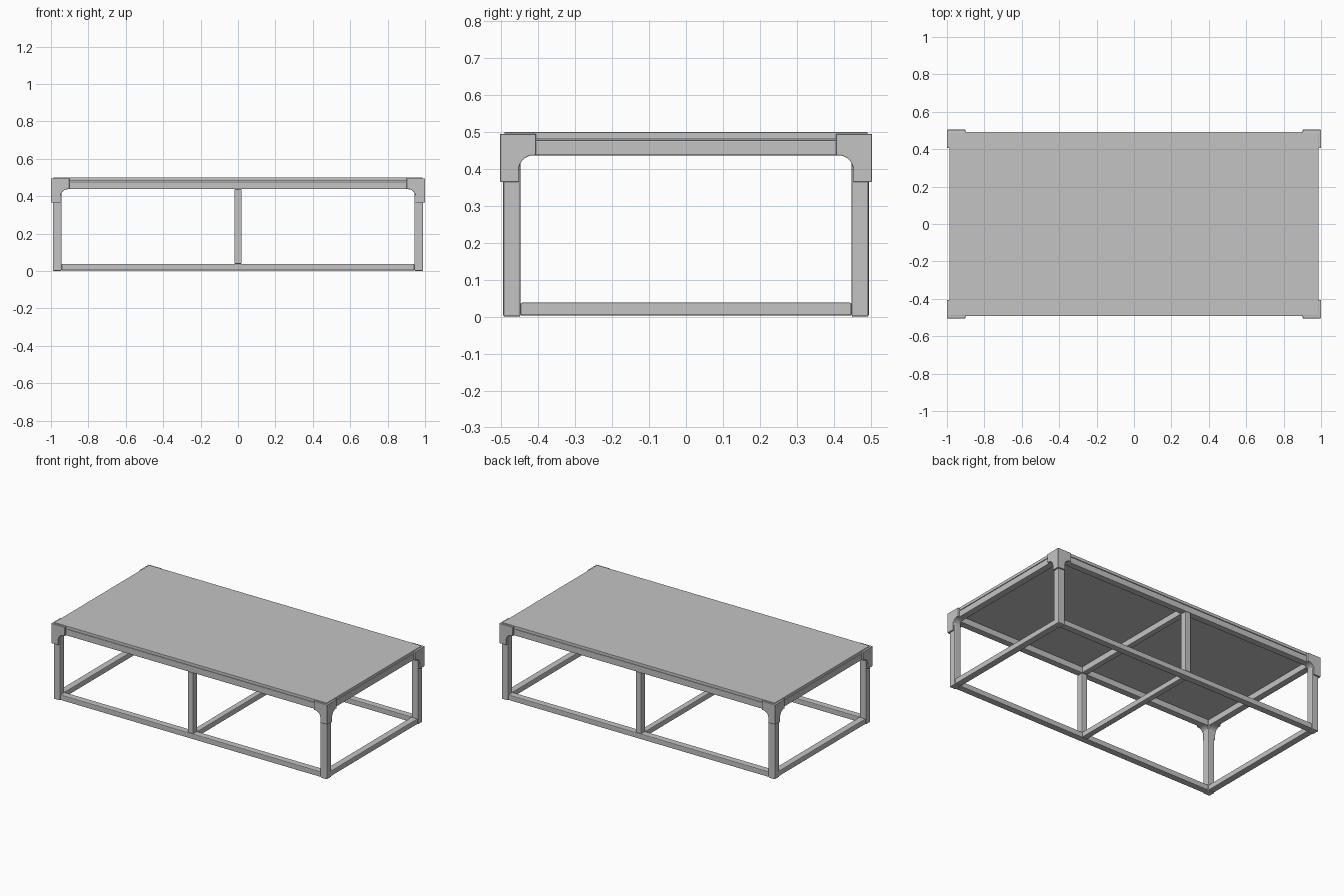
import bpy, bmesh, math
from mathutils import Vector

cube = bpy.data.objects.get("Cube")
if cube:
    bpy.data.objects.remove(cube, do_unlink=True)

grey = bpy.data.materials.new("light_grey")
grey.use_nodes = True
colour = (0.55, 0.55, 0.55, 1)
grey.diffuse_color = colour
grey.node_tree.nodes["Principled BSDF"].inputs["Base Color"].default_value = colour


def finish(name, bm, bevel):
    """Turn a bmesh into a finished object with softened edges."""
    bmesh.ops.recalc_face_normals(bm, faces=bm.faces)
    mesh = bpy.data.meshes.new(name)
    bm.to_mesh(mesh)
    bm.free()
    mesh.materials.append(grey)
    obj = bpy.data.objects.new(name, mesh)
    bpy.context.collection.objects.link(obj)
    mod = obj.modifiers.new("edge_softening", "BEVEL")
    mod.width, mod.segments, mod.limit_method = bevel, 2, "ANGLE"
    return obj


def box(name, low, high, bevel=0.004):
    low, high = Vector(low), Vector(high)
    bm = bmesh.new()
    bmesh.ops.create_cube(bm, size=1)
    bmesh.ops.scale(bm, vec=high - low, verts=bm.verts)
    bmesh.ops.translate(bm, vec=(low + high) / 2, verts=bm.verts)
    return finish(name, bm, bevel)


X, Y = 0.99, 0.495          # outer faces of the frame
T = 0.047                   # tube width
LOW, HIGH = 0.038, 0.437    # top of lower rails, underside of upper rails
UNDER = 0.478               # underside of the table top

# Table top
box("table_top", (-0.987, -0.492, 0.48), (0.987, 0.492, 0.5), 0.002)

# Long rails and middle posts, front and back
for side, s in (("front", -1), ("back", 1)):
    y0, y1 = sorted((s * (Y - 0.003), s * (Y - T)))
    box(side + "_lower_rail", (-X + T, y0, 0.003), (X - T, y1, LOW))
    box(side + "_upper_rail", (-X + T, y0, HIGH), (X - T, y1, UNDER))
    box(side + "_middle_post", (-0.019, y0, LOW), (0.019, y1, HIGH))

# Short rails at both ends
for side, s in (("right", -1), ("left", 1)):
    x0, x1 = sorted((s * (X - 0.003), s * (X - T)))
    box(side + "_lower_rail", (x0, -Y + T, 0.003), (x1, Y - T, LOW))
    box(side + "_upper_rail", (x0, -Y + T, HIGH), (x1, Y - T, UNDER))

# Cross bars joining the middle posts
box("lower_cross_bar", (-0.019, -Y + T, 0.003), (0.019, Y - T, LOW))
box("upper_cross_bar", (-0.019, -Y + T, HIGH), (0.019, Y - T, UNDER))


def bracket_arm(name, sx, sy, along_x):
    """Filleted bracket plate, thick enough to wrap the tube."""
    reach, drop, inner, r = 0.098, 0.365, 0.051, 0.04
    profile = [(0, 0.495), (0, drop), (inner, drop)]
    for i in range(9):
        a = math.pi - i * math.pi / 16
        profile.append((inner + r + r * math.cos(a), HIGH - r + r * math.sin(a)))
    profile += [(reach, HIGH), (reach, 0.495)]

    bm = bmesh.new()

    def place(u, depth, z):
        u, depth = (u, depth) if along_x else (depth, u)
        return bm.verts.new((sx * (1 - u), sy * (0.504 - depth), z))

    outer = [place(u, 0, z) for u, z in profile]
    back = [place(u, inner, z) for u, z in profile]
    bm.faces.new(outer)
    bm.faces.new(back[::-1])
    for i in range(len(outer)):
        j = (i + 1) % len(outer)
        bm.faces.new((outer[i], back[i], back[j], outer[j]))
    obj = finish(name, bm, 0.002)
    obj.modifiers["edge_softening"].angle_limit = math.radians(40)
    bpy.context.view_layer.objects.active = obj
    bpy.ops.object.select_all(action="DESELECT")
    obj.select_set(True)
    bpy.ops.object.shade_smooth_by_angle(angle=math.radians(30))


# Legs and corner brackets
for end, sx in (("left", 1), ("right", -1)):
    for side, sy in (("front", -1), ("back", 1)):
        xs = sorted((sx * X, sx * (X - T)))
        ys = sorted((sy * Y, sy * (Y - T)))
        corner = side + "_" + end
        box(corner + "_leg", (xs[0], ys[0], 0), (xs[1], ys[1], UNDER), 0.005)
        bracket_arm(corner + "_long_bracket", sx, sy, True)
        bracket_arm(corner + "_short_bracket", sx, sy, False)
